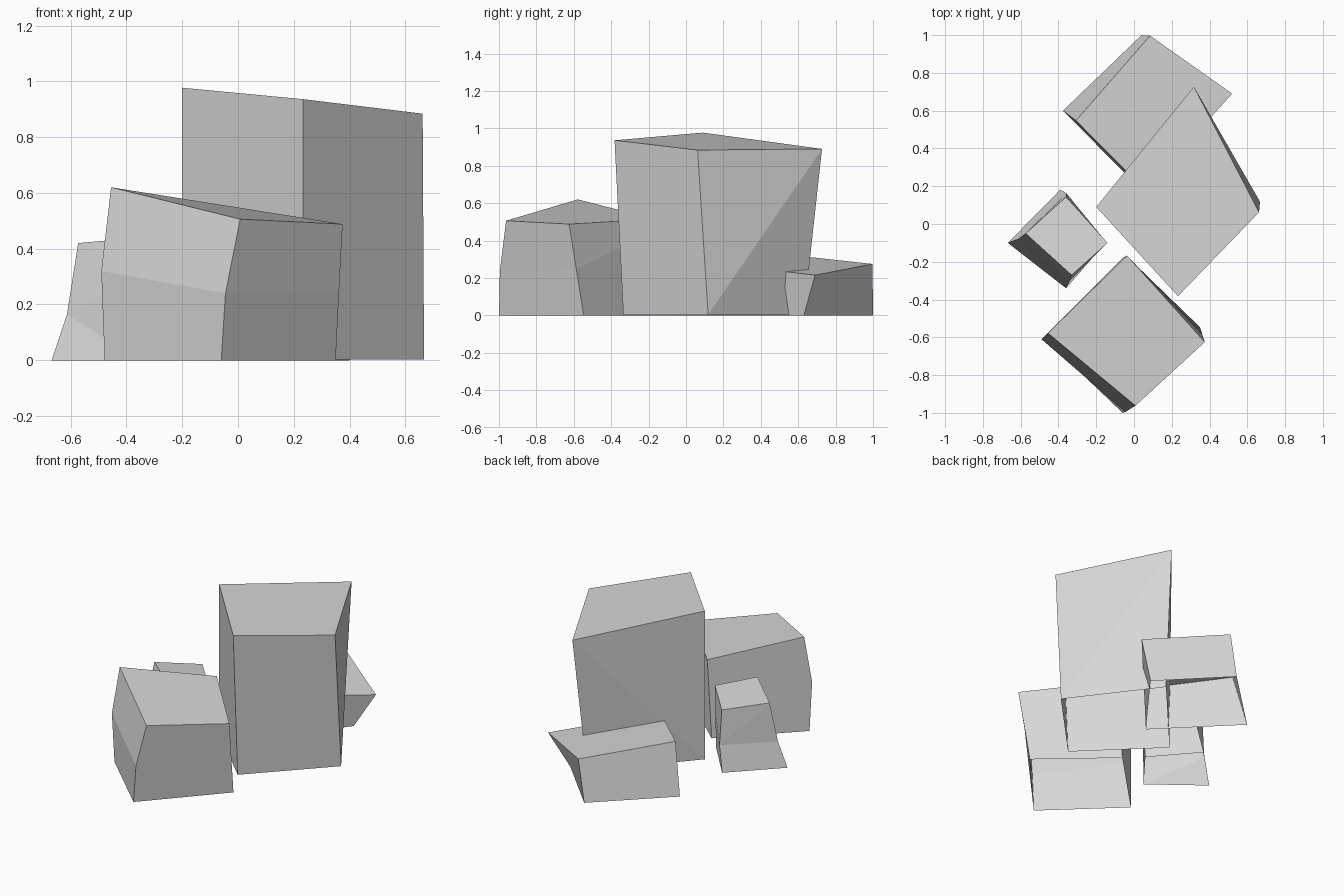
import bpy, bmesh

if "Cube" in bpy.data.objects:
    bpy.data.objects.remove(bpy.data.objects["Cube"])

stone = bpy.data.materials.new("stone_grey")
stone.diffuse_color = (0.68, 0.68, 0.68, 1.0)
stone.use_nodes = True
stone.node_tree.nodes["Principled BSDF"].inputs["Base Color"].default_value = stone.diffuse_color


def rock(name, rings, creases=None):
    """Open-bottomed block from stacked four-corner rings, bottom to top.
    Ring corners run left, front, right, back. Creases maps (level, side) to
    the diagonal that folds that side: "up" rises along the ring, "down" falls."""
    creases = creases or {}
    bm = bmesh.new()
    loops = [[bm.verts.new(p) for p in ring] for ring in rings]
    for level, (low, high) in enumerate(zip(loops, loops[1:])):
        for i in range(4):
            j = (i + 1) % 4
            a, b, c, d = low[i], low[j], high[j], high[i]
            fold = creases.get((level, i))
            if fold == "up":
                bm.faces.new((a, b, c))
                bm.faces.new((a, c, d))
            elif fold == "down":
                bm.faces.new((a, b, d))
                bm.faces.new((b, c, d))
            else:
                bm.faces.new((a, b, c, d))
    bm.faces.new(loops[-1])
    mesh = bpy.data.meshes.new(name)
    bm.to_mesh(mesh)
    bm.free()
    mesh.materials.append(stone)
    obj = bpy.data.objects.new(name, mesh)
    bpy.context.collection.objects.link(obj)
    return obj


# Tall block, folded on its right and back sides
rock("tall_rock", [
    [(-0.20, 0.09, 0.003), (0.232, -0.335, 0.003), (0.667, 0.118, 0.003), (0.28, 0.63, 0.003)],
    [(-0.20, 0.09, 0.977), (0.233, -0.382, 0.936), (0.662, 0.062, 0.884), (0.317, 0.727, 0.89)]],
    {(0, 2): "up", (0, 3): "down"})

# Front block with a bulge on the left and front edges
rock("front_rock", [
    [(-0.478, -0.60, 0), (-0.06, -1.0, 0), (0.35, -0.547, 0), (-0.06, -0.18, 0)],
    [(-0.49, -0.61, 0.32), (-0.045, -0.995, 0.24), (0.362, -0.586, 0.245), (-0.04, -0.169, 0.46)],
    [(-0.455, -0.578, 0.62), (0.008, -0.962, 0.506), (0.375, -0.625, 0.488), (-0.037, -0.167, 0.515)]])

# Low block at the back, overhanging on the right
rock("back_rock", [
    [(-0.376, 0.60, 0), (0.05, 0.17, 0), (0.40, 0.63, 0), (0.04, 1.0, 0)],
    [(-0.307, 0.548, 0.324), (0.06, 0.18, 0.275), (0.52, 0.69, 0.215), (0.085, 0.997, 0.275)]])

# Small block on the left with a flared foot
rock("small_rock", [
    [(-0.668, -0.10, 0), (-0.36, -0.34, 0), (-0.16, -0.085, 0), (-0.39, 0.182, 0)],
    [(-0.613, -0.08, 0.165), (-0.342, -0.30, 0.31), (-0.147, -0.095, 0.22), (-0.357, 0.162, 0.165)],
    [(-0.573, -0.05, 0.42), (-0.33, -0.27, 0.442), (-0.14, -0.10, 0.40), (-0.36, 0.143, 0.39)]],
    {(0, 0): "down", (1, 0): "down", (1, 3): "up"})
